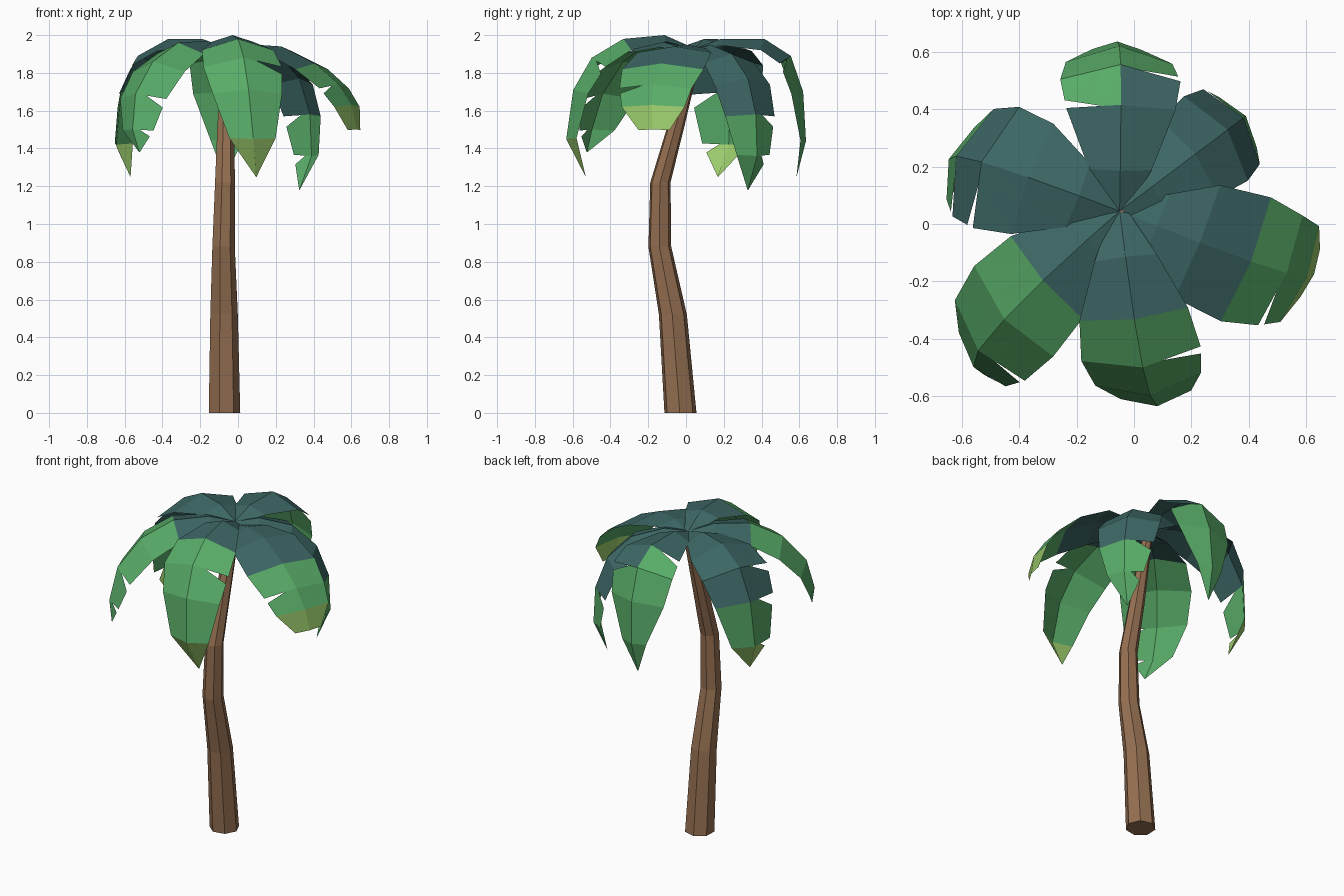
import bpy, bmesh, math
from mathutils import Vector

if "Cube" in bpy.data.objects:
    bpy.data.objects.remove(bpy.data.objects["Cube"])


def material(name, rgb):
    m = bpy.data.materials.new(name)
    m.diffuse_color = (*rgb, 1)
    m.use_nodes = True
    m.node_tree.nodes["Principled BSDF"].inputs["Base Color"].default_value = m.diffuse_color
    return m


BARK = material("brown_bark", (0.300, 0.160, 0.083))
TEAL = material("dark_teal_leaf", (0.046, 0.136, 0.130))
GREEN = material("green_leaf", (0.098, 0.410, 0.138))
LIME = material("lime_leaf_tip", (0.330, 0.600, 0.150))


def finish(bm, name, mats):
    me = bpy.data.meshes.new(name)
    bm.to_mesh(me)
    bm.free()
    for m in mats:
        me.materials.append(m)
    ob = bpy.data.objects.new(name, me)
    bpy.context.collection.objects.link(ob)
    return ob


# Trunk: seven-sided rings swept along a bent path (x, y, z, radius)
def trunk():
    path = [(-.075, -.03, 0, .087), (-.077, -.07, .52, .076), (-.079, -.139, .88, .062),
            (-.071, -.136, 1.22, .055), (-.067, -.053, 1.52, .046), (-.055, .062, 1.93, .028)]
    bm = bmesh.new()
    n = 7
    rings = []
    for x, y, z, r in path:
        angles = [math.radians(-2) + 2 * math.pi * k / n for k in range(n)]
        rings.append([bm.verts.new((x + r * math.cos(a), y + r * math.sin(a), z)) for a in angles])
    for a, b in zip(rings, rings[1:]):
        for k in range(n):
            j = (k + 1) % n
            bm.faces.new((a[k], a[j], b[j], b[k]))
    bm.faces.new(rings[0][::-1])
    bm.faces.new(rings[-1])
    finish(bm, "trunk", [BARK])


CROWN = Vector((-.05, .045, 0))
HALF_WIDTH = [.03, .115, .2, .22, .195, .13, .0]


# Leaf: folded blade along a drooping path, with slits cut in from the sides
def leaf(name, azimuth, path, width, skew, teal_to, lime_from, slits_left, slits_right,
         tip=.002, low_width=.13, fold=18):
    a, f = math.radians(azimuth), math.radians(fold)
    out = Vector((math.cos(a), math.sin(a), 0))
    left = Vector((-math.sin(a), math.cos(a), 0))
    up = Vector((0, 0, 1))
    last = len(path) - 1
    half = [w * width for w in HALF_WIDTH]
    half[5], half[6] = low_width * width, tip
    mid, normal = [], []
    for i, (r, z) in enumerate(path):
        p, q = path[max(i - 1, 0)], path[min(i + 1, last)]
        t = Vector((q[0] - p[0], q[1] - p[1])).normalized()
        normal.append(up * t.x - out * t.y)
        mid.append(CROWN + out * r + up * z + left * skew * (i / last) ** 2.5)
    bm = bmesh.new()

    def add(points, mat):
        face = bm.faces.new([bm.verts.new(p) for p in points])
        face.material_index = mat

    for sign, slits, teal in ((1, slits_left, teal_to[0]), (-1, slits_right, teal_to[1])):
        edge = [mid[i] + left * sign * half[i] * math.cos(f) - normal[i] * half[i] * math.sin(f)
                for i in range(last + 1)]
        inner = [m.lerp(e, .35) for m, e in zip(mid, edge)]
        for i in range(last):
            mat = 0 if i < teal else (2 if i >= lime_from else 1)
            start = edge[i].lerp(edge[i + 1], .27) if i in slits else edge[i]
            quads = [(mid[i], inner[i], inner[i + 1], mid[i + 1]),
                     (inner[i], start, edge[i + 1], inner[i + 1])]
            for p in quads:
                p = p if sign < 0 else p[::-1]
                add((p[0], p[1], p[2]), mat)
                add((p[0], p[2], p[3]), mat)
    bmesh.ops.remove_doubles(bm, verts=bm.verts, dist=.0005)
    finish(bm, name, [TEAL, GREEN, LIME])


trunk()

# Six leaves around the crown; paths are (distance from crown, height)
leaf("front_leaf", -83, [(0, 1.93), (.16, 2.0), (.38, 1.98), (.55, 1.88), (.65, 1.71),
     (.69, 1.45), (.59, 1.25)], 1.0, .075, (2, 2), 5, [3], [])
leaf("right_leaf", -22, [(0, 1.91), (.14, 1.95), (.3, 1.94), (.49, 1.85), (.62, 1.74),
     (.69, 1.63), (.71, 1.5)], 1.07, .05, (3, 3), 5, [], [4], .09, .17, 9)
leaf("front_left_leaf", -139, [(0, 1.93), (.15, 1.97), (.36, 1.96), (.55, 1.86), (.69, 1.69),
     (.74, 1.5), (.73, 1.38)], 1.0, .12, (2, 2), 9, [4, 5], [])
leaf("left_leaf", 159, [(0, 1.93), (.15, 1.98), (.34, 1.98), (.51, 1.89), (.60, 1.70),
     (.62, 1.42), (.53, 1.25)], 1.08, .07, (4, 4), 5, [3, 4, 5], [])
leaf("back_leaf", 89, [(0, 1.93), (.14, 1.98), (.37, 1.98), (.51, 1.89), (.575, 1.70),
     (.59, 1.44), (.54, 1.25)], 1.0, .03, (2, 3), 9, [2], [3], low_width=.09)
leaf("back_right_leaf", 37, [(0, 1.93), (.14, 1.95), (.33, 1.90), (.47, 1.77), (.54, 1.58),
     (.55, 1.36), (.47, 1.18)], .88, 0, (4, 4), 9, [4, 5], [])
